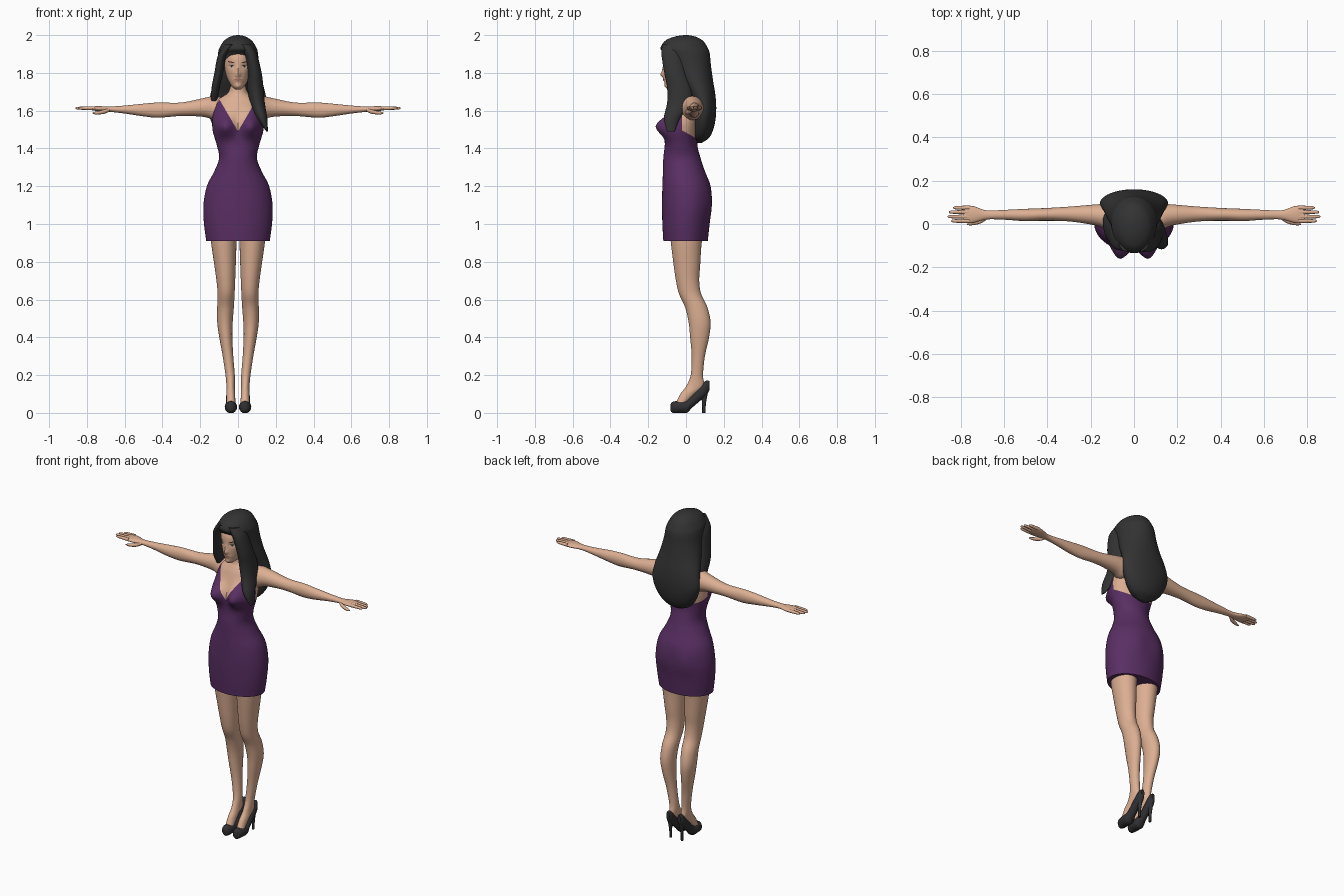
import bpy
import bmesh
import math
from mathutils import Vector
from mathutils.bvhtree import BVHTree

cube = bpy.data.objects.get("Cube")
if cube:
    bpy.data.objects.remove(cube, do_unlink=True)


def make_material(name, red, green, blue):
    mat = bpy.data.materials.new(name)
    mat.use_nodes = True
    colour = (red, green, blue, 1)
    mat.diffuse_color = colour
    for node in mat.node_tree.nodes:
        if node.type == 'BSDF_PRINCIPLED':
            node.inputs["Base Color"].default_value = colour
            node.inputs["Roughness"].default_value = 0.8
    return mat


skin = make_material("skin", .72, .43, .29)
hair = make_material("black hair", .033, .033, .033)
purple = make_material("purple fabric", .1, .028, .125)
leather = make_material("black leather", .03, .03, .033)
white = make_material("eye white", .6, .55, .5)
brown = make_material("dark brown", .05, .03, .02)
rose = make_material("rose lips", .5, .2, .15)

# Where (a, b, station) go for each loft direction
AXES = {
    'x': lambda t, a, b: Vector((t, a, b)),
    'y': lambda t, a, b: Vector((a, t, b)),
    'z': lambda t, a, b: Vector((a, b, t)),
}


def spline(p, q, r, s, u):
    """Smooth value between q and r."""
    return q + u / 2 * (r - p + u * (2 * p - 5 * q + 4 * r - s + u * (3 * (q - r) + s - p)))


def loft(axis, rows, segments=32, steps=5):
    """Oval rings through rows of (station, a_min, a_max, b_min, b_max)."""
    padded = [rows[0]] + list(rows) + [rows[-1]]
    stations = []
    for p, q, r, s in zip(padded, padded[1:], padded[2:], padded[3:]):
        for k in range(steps):
            stations.append([spline(*vals, k / steps) for vals in zip(p, q, r, s)])
    stations.append(rows[-1])
    bm = bmesh.new()
    rings = []
    for t, a0, a1, b0, b1 in stations:
        ring = []
        for i in range(segments):
            ang = math.tau * i / segments
            a = (a0 + a1) / 2 + (a1 - a0) / 2 * math.cos(ang)
            b = (b0 + b1) / 2 + (b1 - b0) / 2 * math.sin(ang)
            ring.append(bm.verts.new(AXES[axis](t, a, b)))
        rings.append(ring)
    for low, high in zip(rings, rings[1:]):
        for i in range(segments):
            j = (i + 1) % segments
            bm.faces.new((low[i], low[j], high[j], high[i]))
    bm.faces.new(rings[0])
    bm.faces.new(rings[-1])
    bmesh.ops.recalc_face_normals(bm, faces=bm.faces)
    return bm


def centred(rows):
    return [(t, -w, w, front, back) for t, w, front, back in rows]


def bulge(bm, x, z, rx, rz, height, side=-1):
    """Push the front (side -1) or back (side 1) out softly, on both halves."""
    for v in bm.verts:
        if v.co.y * side > 0:
            d = ((abs(v.co.x) - x) / rx) ** 2 + ((v.co.z - z) / rz) ** 2
            v.co.y += side * height * math.exp(-d)


def finish(bm, name, *mats, mirror=False):
    mesh = bpy.data.meshes.new(name)
    bm.to_mesh(mesh)
    bm.free()
    for mat in mats:
        mesh.materials.append(mat)
    obj = bpy.data.objects.new(name, mesh)
    bpy.context.collection.objects.link(obj)
    bpy.ops.object.select_all(action='DESELECT')
    obj.select_set(True)
    bpy.context.view_layer.objects.active = obj
    bpy.ops.object.shade_smooth_by_angle(angle=math.radians(50))
    if mirror:
        mod = obj.modifiers.new("mirror", 'MIRROR')
        mod.use_mirror_merge = False
    return obj


# Torso with the dress
torso = loft('z', centred([
    (.91, .168, -.12, .115), (1, .18, -.125, .125), (1.1, .183, -.127, .136),
    (1.2, .165, -.125, .13), (1.28, .125, -.122, .1), (1.35, .1, -.12, .077),
    (1.42, .113, -.112, .06), (1.5, .135, -.11, .065), (1.58, .133, -.09, .085),
    (1.64, .118, -.07, .09), (1.67, .09, -.055, .08), (1.7, .05, -.042, .065),
    (1.77, .042, -.04, .05)]), segments=64)
bulge(torso, .07, 1.52, .05, .055, .065)
bulge(torso, .08, 1.12, .05, .07, .008, side=1)

# Neckline, strap and armhole edges cut into the torso
NECK, SLOPE, TOP, TILT, ARM, LEAN = 1.49, .58, 1.484, .56, .145, .21
cuts = [((0, 0, TOP), (0, TILT, 1)), ((0, -.02, 0), (0, 1, 0))]
for s in (-1, 1):
    cuts.append(((0, 0, NECK), (s, 0, -SLOPE)))
    cuts.append(((s * ARM, 0, 1.54), (s, 0, LEAN)))
for point, normal in cuts:
    bmesh.ops.bisect_plane(torso, geom=torso.verts[:] + torso.edges[:] + torso.faces[:],
                           plane_co=point, plane_no=normal)
for face in torso.faces:
    x, y, z = face.calc_center_median()
    x = abs(x)
    front = y < -.02
    inside_neck = front and x < SLOPE * (z - NECK)
    strap = front and x < ARM - LEAN * (z - 1.54)
    covered = z + TILT * y < TOP or strap
    face.material_index = 1 if covered and not inside_neck else 0
finish(torso, "torso_and_dress", skin, purple)

# Legs and feet
finish(loft('z', [
    (1, .005, .15, -.09, .1), (.9, .008, .142, -.08, .083), (.78, .012, .125, -.065, .075),
    (.7, .015, .114, -.053, .07), (.63, .018, .108, -.037, .08), (.56, .022, .11, -.005, .113),
    (.48, .028, .11, .014, .13), (.4, .03, .099, .022, .122), (.3, .025, .081, .03, .1),
    (.2, .017, .066, .025, .09), (.14, .016, .061, 0, .095), (.1, .015, .061, -.03, .05),
    (.05, .014, .06, -.055, 0)]), "legs", skin, mirror=True)

# High heeled shoes
finish(loft('y', [
    (-.082, .028, .044, .01, .045), (-.068, .012, .062, 0, .06), (-.03, .005, .07, 0, .063),
    (.005, .007, .068, 0, .067), (.03, .014, .063, .025, .09), (.07, .016, .062, .06, .135),
    (.105, .018, .059, .09, .17), (.124, .028, .048, .12, .168)]),
    "shoes", leather, mirror=True)
finish(loft('z', [
    (0, .032, .045, .086, .102), (.06, .031, .047, .084, .107), (.13, .022, .056, .072, .121)],
    segments=16), "shoe_heels", leather, mirror=True)

# Arms and palms
finish(loft('x', [
    (.06, 0, .08, 1.57, 1.66), (.12, -.025, .092, 1.55, 1.677), (.18, -.006, .09, 1.567, 1.667),
    (.3, .012, .08, 1.572, 1.643), (.42, .015, .073, 1.563, 1.643), (.5, .013, .07, 1.57, 1.637),
    (.6, .02, .065, 1.585, 1.627), (.68, .021, .063, 1.594, 1.622), (.74, .006, .082, 1.597, 1.624),
    (.78, .005, .084, 1.604, 1.621), (.79, .015, .075, 1.608, 1.618)]), "arms", skin, mirror=True)

# Fingers and thumbs
fingers = [("index", .014, .845), ("middle", .034, .86), ("ring", .055, .855), ("little", .075, .835)]
for label, y, tip in fingers:
    rows = [(x, y - r, y + r, 1.613 - r, 1.613 + r)
            for x, r in ((.76, .01), (.8, .009), (tip - .01, .007), (tip, .002))]
    finish(loft('x', rows, segments=12, steps=3), label + "_fingers", skin, mirror=True)
finish(loft('x', [
    (.68, .02, .04, 1.595, 1.615), (.71, .002, .025, 1.583, 1.605), (.75, -.006, .01, 1.58, 1.596),
    (.77, -.004, .002, 1.584, 1.59)], segments=12), "thumbs", skin, mirror=True)

# Head with nose, lips, chin and eye sockets
head = loft('z', centred([
    (1.713, .015, -.095, -.04), (1.73, .034, -.108, 0), (1.77, .057, -.115, .06),
    (1.83, .075, -.118, .09), (1.89, .077, -.115, .1), (1.95, .05, -.08, .07)]),
    segments=64, steps=10)
bulge(head, 0, 1.79, .013, .014, .016)
bulge(head, 0, 1.815, .009, .025, .008)
bulge(head, 0, 1.763, .022, .01, .005)
bulge(head, 0, 1.728, .02, .012, .005)
bulge(head, .034, 1.835, .016, .012, -.006)
face_tree = BVHTree.FromBMesh(head)
finish(head, "head", skin)


def face_plate(name, mat, x, z, rx, rz, tilt=0, lift=.002, mirror=True):
    """A thin oval that follows the face."""
    bm = bmesh.new()
    bmesh.ops.create_circle(bm, segments=20, radius=1, cap_ends=True, cap_tris=True)
    for v in bm.verts:
        u, w = v.co.x * rx, v.co.y * rz
        px = x + u * math.cos(tilt) - w * math.sin(tilt)
        pz = z + u * math.sin(tilt) + w * math.cos(tilt)
        hit = face_tree.ray_cast(Vector((px, -1, pz)), Vector((0, 1, 0)))[0]
        v.co = (px, (hit.y if hit else -.1) - lift, pz)
    finish(bm, name, mat, mirror=mirror)


# Painted face features
face_plate("eyes", white, .034, 1.834, .013, .005, .1)
face_plate("irises", brown, .034, 1.834, .005, .005, lift=.003)
face_plate("eyelashes", brown, .035, 1.84, .015, .002, .12, lift=.004)
face_plate("eyebrows", brown, .037, 1.857, .019, .003, .2)
face_plate("lips", rose, 0, 1.763, .021, .007, mirror=False)

# Long hair over the crown and down the back
finish(loft('z', centred([
    (1.43, .02, .06, .085), (1.46, .085, .035, .125), (1.52, .132, .03, .15),
    (1.6, .157, .03, .16), (1.68, .147, .01, .156), (1.76, .128, -.04, .143),
    (1.84, .112, -.08, .132), (1.9, .106, -.112, .126), (1.93, .099, -.135, .116),
    (1.97, .074, -.11, .09), (1.992, .04, -.06, .05), (2, .008, -.01, .01)]), segments=48),
    "back_hair", hair)

# Swept front locks, the left one longer
finish(loft('z', [
    (1.95, -.01, .07, -.125, -.03), (1.9, .03, .1, -.13, -.02), (1.8, .05, .125, -.115, 0),
    (1.72, .05, .135, -.1, .03), (1.64, .065, .142, -.1, .03), (1.56, .1, .155, -.117, -.03),
    (1.49, .15, .158, -.1, -.06)]), "left_lock", hair)
finish(loft('z', [
    (1.95, -.07, -.01, -.125, -.03), (1.89, -.107, -.062, -.115, 0), (1.8, -.125, -.08, -.09, .02),
    (1.72, -.14, -.098, -.065, .04), (1.65, -.145, -.11, -.02, .06)]), "right_lock", hair)
